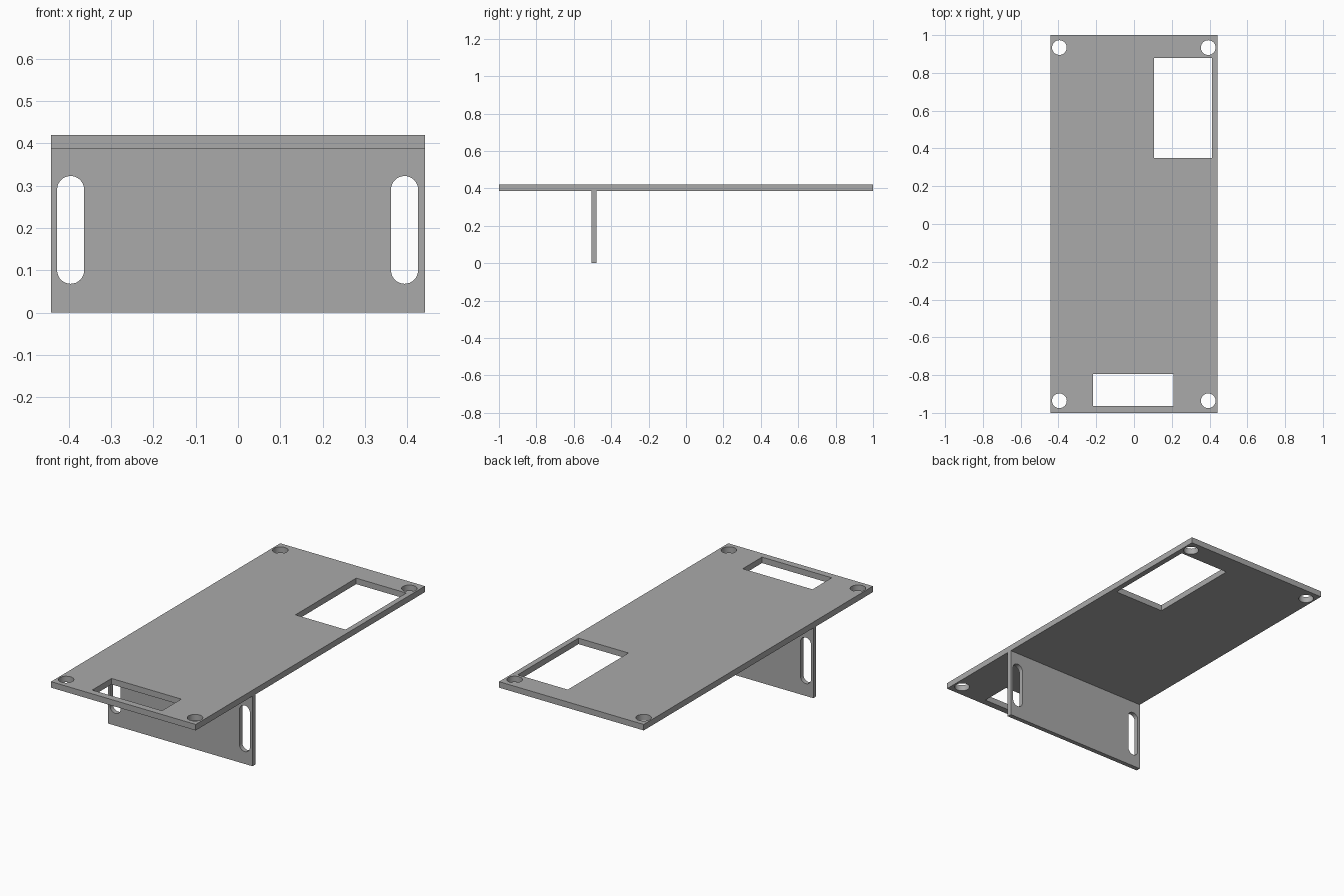
import bpy
from math import cos, sin, pi
from mathutils import Matrix

cube = bpy.data.objects.get("Cube")
if cube:
    bpy.data.objects.remove(cube, do_unlink=True)

grey = bpy.data.materials.new("plain grey")
grey.use_nodes = True
COLOUR = (0.4, 0.4, 0.4, 1)
grey.diffuse_color = COLOUR
grey.node_tree.nodes["Principled BSDF"].inputs["Base Color"].default_value = COLOUR


def rectangle(x0, x1, y0, y1):
    return [(x0, y0), (x1, y0), (x1, y1), (x0, y1)]


def slot(x, y0, y1, r, steps=16):
    """Upright slot with round ends centred at y0 and y1; a circle if they match."""
    ends = [(y1, 0), (y0, pi)]
    first = 0 if y0 != y1 else 1
    return [(x + r * cos(a + pi * i / steps), y + r * sin(a + pi * i / steps))
            for y, a in ends for i in range(steps + 1 - first)]


def sheet(name, outline, holes, thickness, placement):
    """Flat sheet with cut-outs, centred on its own thickness, then placed."""
    curve = bpy.data.curves.new(name, "CURVE")
    curve.dimensions = "2D"
    curve.fill_mode = "BOTH"
    curve.extrude = thickness / 2
    for loop in [outline] + holes:
        spline = curve.splines.new("POLY")
        spline.points.add(len(loop) - 1)
        for point, (x, y) in zip(spline.points, loop):
            point.co = (x, y, 0, 1)
        spline.use_cyclic_u = True
    helper = bpy.data.objects.new(name + " outline", curve)
    bpy.context.collection.objects.link(helper)
    graph = bpy.context.evaluated_depsgraph_get()
    mesh = bpy.data.meshes.new_from_object(helper.evaluated_get(graph))
    bpy.data.objects.remove(helper, do_unlink=True)
    bpy.data.curves.remove(curve)

    mesh.transform(placement)
    mesh.materials.clear()
    mesh.materials.append(grey)
    obj = bpy.data.objects.new(name, mesh)
    bpy.context.collection.objects.link(obj)
    bpy.ops.object.select_all(action="DESELECT")
    obj.select_set(True)
    bpy.context.view_layer.objects.active = obj
    # Weld the caps to the walls
    bpy.ops.object.mode_set(mode="EDIT")
    bpy.ops.mesh.select_all(action="SELECT")
    bpy.ops.mesh.remove_doubles(threshold=0.0001)
    bpy.ops.mesh.normals_make_consistent(inside=False)
    bpy.ops.mesh.dissolve_limited(angle_limit=0.01)
    bpy.ops.object.mode_set(mode="OBJECT")
    bpy.ops.object.shade_smooth_by_angle()
    return obj


HALF_WIDTH = 0.442
TOP, UNDERSIDE = 0.42, 0.387

# Top plate: four corner screw holes and two rectangular windows
screw_holes = [slot(x, y, y, 0.039) for x in (-0.395, 0.393) for y in (-0.936, 0.934)]
windows = [rectangle(0.106, 0.412, 0.35, 0.88), rectangle(-0.216, 0.21, -0.963, -0.795)]
sheet("top_plate", rectangle(-HALF_WIDTH, HALF_WIDTH, -1, 1), screw_holes + windows,
      TOP - UNDERSIDE, Matrix.Translation((0, 0, (TOP + UNDERSIDE) / 2)))

# Upright bracket with a long slot at each side
slots = [slot(x, 0.1, 0.291, 0.032) for x in (-0.396, 0.394)]
sheet("upright_bracket", rectangle(-HALF_WIDTH, HALF_WIDTH, 0, UNDERSIDE), slots, 0.025,
      Matrix.Translation((0, -0.492, 0)) @ Matrix.Rotation(pi / 2, 4, "X"))
